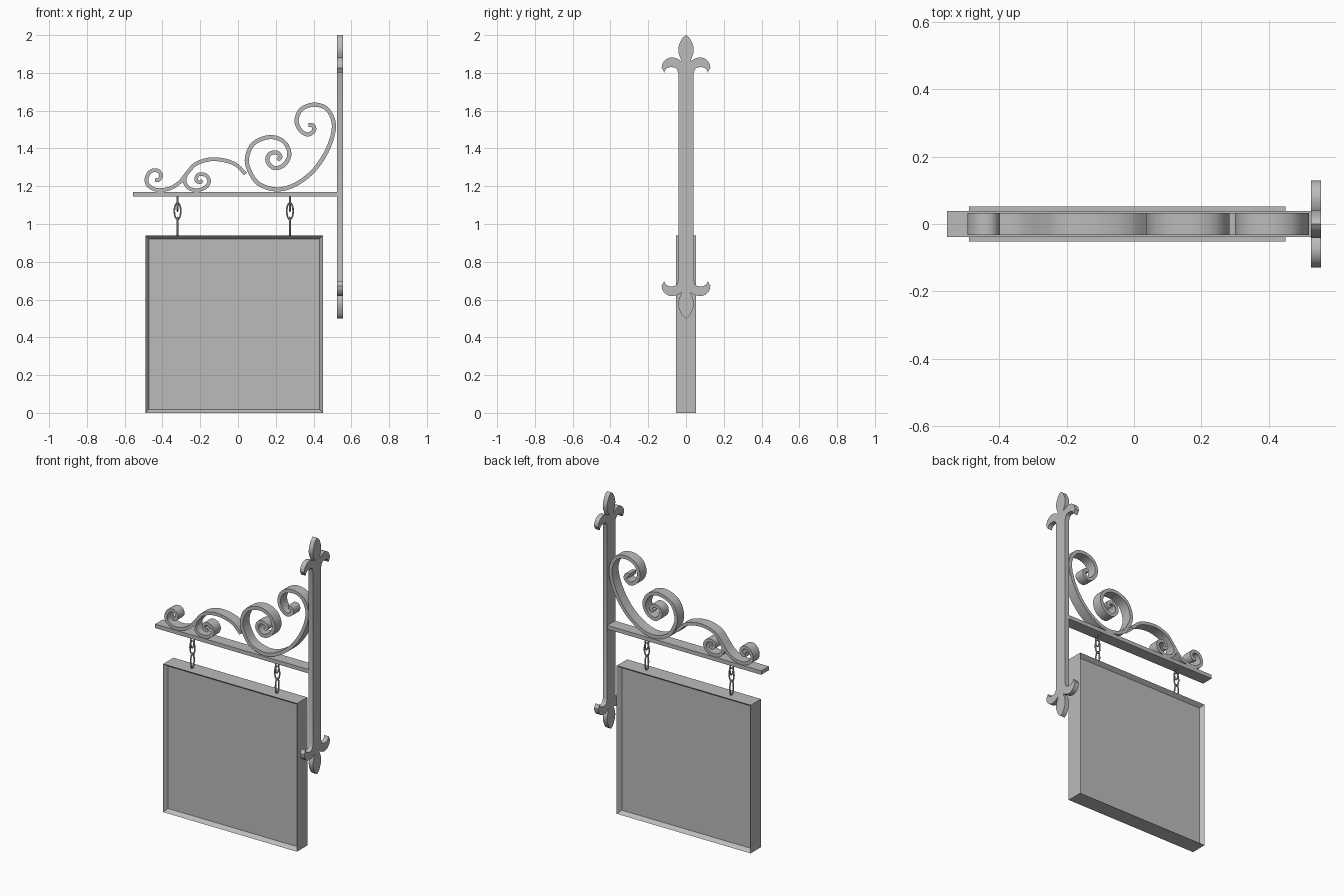
import bpy, bmesh, math
from mathutils import Vector

cube = bpy.data.objects.get("Cube")
if cube:
    bpy.data.objects.remove(cube, do_unlink=True)


def make_material(name, colour):
    mat = bpy.data.materials.new(name)
    mat.use_nodes = True
    mat.diffuse_color = (*colour, 1)
    for node in mat.node_tree.nodes:
        if node.type == "BSDF_PRINCIPLED":
            node.inputs["Base Color"].default_value = (*colour, 1)
    return mat


grey = make_material("grey metal", (0.5, 0.5, 0.5))
plum = make_material("plum paint", (0.5, 0.06, 0.22))


def finish(bm, name, materials=(grey,)):
    """Turn a bmesh into an object, smooth apart from its sharp edges."""
    bmesh.ops.recalc_face_normals(bm, faces=bm.faces)
    mesh = bpy.data.meshes.new(name)
    bm.to_mesh(mesh)
    bm.free()
    for mat in materials:
        mesh.materials.append(mat)
    mesh.polygons.foreach_set("use_smooth", [True] * len(mesh.polygons))
    mesh.set_sharp_from_angle(angle=math.radians(35))
    obj = bpy.data.objects.new(name, mesh)
    bpy.context.collection.objects.link(obj)
    return obj


def spline(points, steps=5):
    """Smooth path through the given points."""
    pts = [Vector(p) for p in points]
    pts = [2 * pts[0] - pts[1]] + pts + [2 * pts[-1] - pts[-2]]
    path = []
    for a, b, c, d in zip(pts, pts[1:], pts[2:], pts[3:]):
        for i in range(steps):
            t = i / steps
            path.append(0.5 * (2 * b + (c - a) * t + (2 * a - 5 * b + 4 * c - d) * t ** 2
                               + (3 * b - a - 3 * c + d) * t ** 3))
    return path + [pts[-2]]


def box_bmesh(low, high):
    bm = bmesh.new()
    bmesh.ops.create_cube(bm, size=1)
    low, high = Vector(low), Vector(high)
    for v in bm.verts:
        v.co = (low + high) / 2 + v.co * (high - low)
    return bm


def ribbon(name, points, thickness, half_depth=0.033):
    """Flat iron strip bent along a path in the xz plane."""
    path = spline(points)
    bm = bmesh.new()
    rings = []
    for i, p in enumerate(path):
        tangent = (path[min(i + 1, len(path) - 1)] - path[max(i - 1, 0)]).normalized()
        side = Vector((-tangent.y, tangent.x)) * thickness / 2
        rings.append([bm.verts.new((q.x, y, q.y)) for q, y in (
            (p + side, -half_depth), (p + side, half_depth),
            (p - side, half_depth), (p - side, -half_depth))])
    for r, s in zip(rings, rings[1:]):
        for k in range(4):
            n = (k + 1) % 4
            bm.faces.new((r[k], r[n], s[n], s[k]))
    bm.faces.new(rings[0])
    bm.faces.new(rings[-1])
    return finish(bm, name)


def chain_link(name, x, z, height, facing_front):
    """Oval wire ring."""
    wire, half_width, turns, sides = 0.0045, 0.017, 24, 8
    bm = bmesh.new()
    rings = []
    for i in range(turns):
        a = math.tau * i / turns
        ring = []
        for j in range(sides):
            b = math.tau * j / sides
            out = wire * math.cos(b)
            u = (half_width + out) * math.cos(a)
            w = (height / 2 - wire + out) * math.sin(a)
            t = wire * math.sin(b)
            ring.append(bm.verts.new((x + u, t, z + w) if facing_front else (x + t, u, z + w)))
        rings.append(ring)
    for i in range(turns):
        r, s = rings[i], rings[(i + 1) % turns]
        for j in range(sides):
            k = (j + 1) % sides
            bm.faces.new((r[j], r[k], s[k], s[j]))
    return finish(bm, name)


# Sign board: recessed panel on the front and back, one painted recess wall
bm = box_bmesh((-0.49, -0.052, 0), (0.45, 0.052, 0.94))
panels = [f for f in bm.faces if abs(f.normal.y) > 0.9]
bmesh.ops.inset_individual(bm, faces=panels, thickness=0.026)
for face in panels:
    bmesh.ops.translate(bm, verts=face.verts, vec=face.normal * -0.025)
board = finish(bm, "sign_board", (grey, plum))
for poly in board.data.polygons:
    if poly.normal.x > 0.9 and poly.center.x < 0 and poly.center.y < 0:
        poly.material_index = 1

# Horizontal bar
finish(box_bmesh((-0.555, -0.038, 1.145), (0.53, 0.038, 1.17)), "hanging_bar")

# Wall post with a pointed petal and two curled arms at each end
petal = spline([(0, 2), (0.02, 1.983), (0.036, 1.95), (0.041, 1.922), (0.036, 1.895), (0.023, 1.863)])
arm_top = spline([(0.026, 1.862), (0.048, 1.876), (0.078, 1.882), (0.106, 1.872),
                  (0.124, 1.85), (0.129, 1.827)])
arm_under = spline([(0.115, 1.803), (0.107, 1.82), (0.09, 1.829), (0.065, 1.829),
                    (0.049, 1.82), (0.041, 1.8)])
quarter = [(p.x, p.y) for p in petal + arm_top + arm_under]
right_side = quarter + [(y, 2.5 - z) for y, z in reversed(quarter)]
outline = right_side + [(-y, z) for y, z in reversed(right_side[1:-1])]
bm = bmesh.new()
base = bm.faces.new([bm.verts.new((0.525, y, z)) for y, z in outline])
extruded = bmesh.ops.extrude_face_region(bm, geom=[base], use_keep_orig=True)["geom"]
moved = [g for g in extruded if isinstance(g, bmesh.types.BMVert)]
bmesh.ops.translate(bm, verts=moved, vec=(0.03, 0, 0))
finish(bm, "wall_post")

# Scrollwork above the bar
ribbon("large_scroll", [
    (0.373, 1.524), (0.397, 1.521), (0.402, 1.495), (0.37, 1.474), (0.331, 1.495),
    (0.31, 1.548), (0.336, 1.608), (0.405, 1.632), (0.474, 1.606), (0.508, 1.521),
    (0.479, 1.405), (0.405, 1.288), (0.304, 1.209), (0.204, 1.183), (0.108, 1.214),
    (0.058, 1.288), (0.048, 1.352), (0.082, 1.426), (0.167, 1.46), (0.241, 1.437),
    (0.272, 1.373), (0.246, 1.315), (0.193, 1.296), (0.156, 1.331), (0.167, 1.37),
    (0.204, 1.378), (0.225, 1.357), (0.209, 1.339)], 0.022)
ribbon("outer_scroll", [
    (0.04, 1.265), (-0.013, 1.315), (-0.082, 1.339), (-0.156, 1.341), (-0.225, 1.317),
    (-0.267, 1.272), (-0.31, 1.22), (-0.362, 1.188), (-0.426, 1.18), (-0.474, 1.204),
    (-0.484, 1.241), (-0.463, 1.278), (-0.426, 1.283), (-0.407, 1.257),
    (-0.421, 1.233), (-0.439, 1.235)], 0.02)
ribbon("small_scroll", [
    (-0.274, 1.262), (-0.283, 1.225), (-0.257, 1.188), (-0.209, 1.18), (-0.167, 1.198),
    (-0.153, 1.23), (-0.172, 1.259), (-0.209, 1.262), (-0.222, 1.235),
    (-0.204, 1.22), (-0.188, 1.23)], 0.019)

# Two short chains holding the board
for side, x in (("right", -0.32), ("left", 0.275)):
    chain_link(side + "_chain_top_link", x, 1.108, 0.088, False)
    chain_link(side + "_chain_middle_link", x, 1.068, 0.096, True)
    chain_link(side + "_chain_bottom_link", x, 0.987, 0.104, False)
